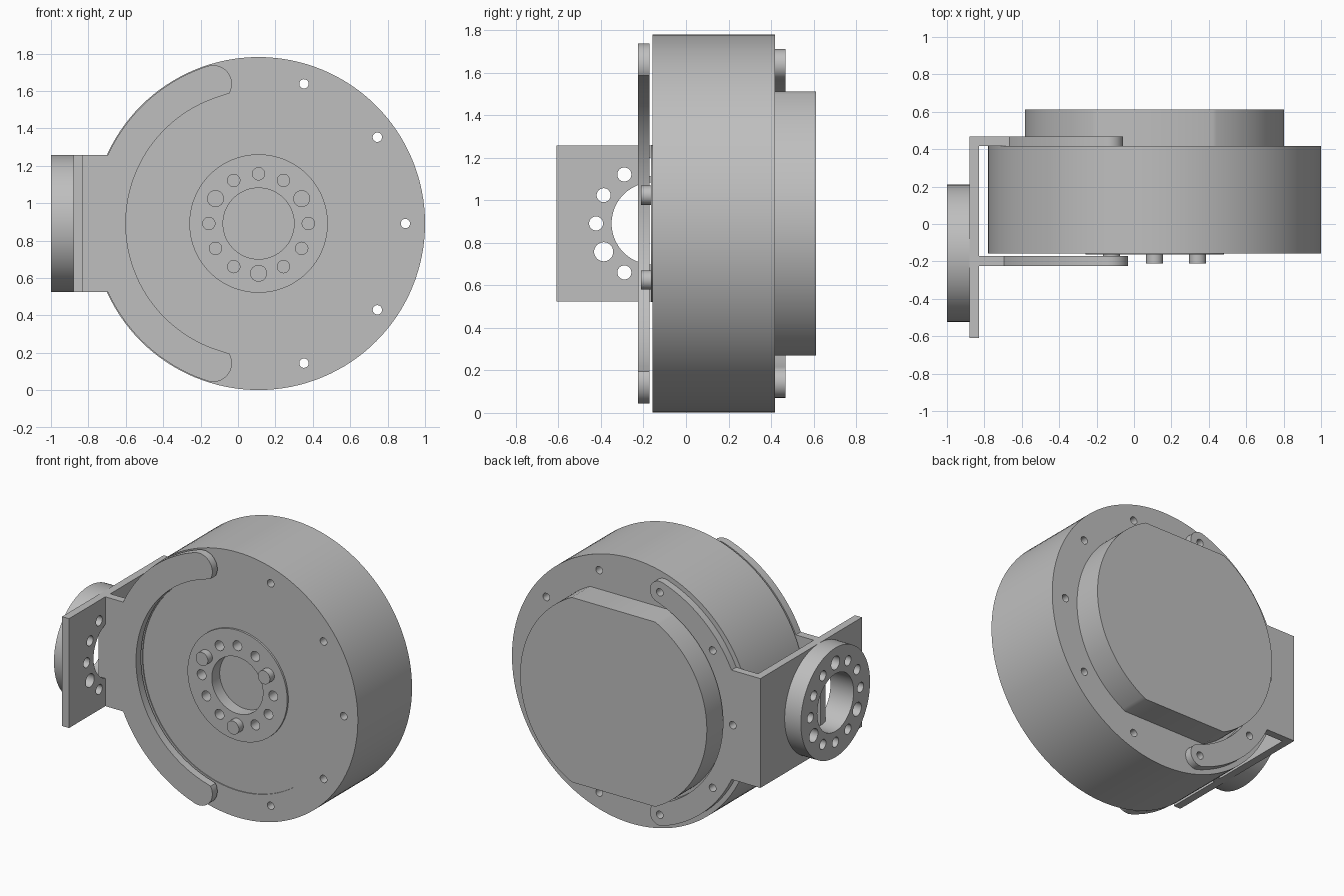
import bpy, bmesh
from math import sin, cos, pi, radians, asin, acos
from mathutils import Vector

cube = bpy.data.objects.get("Cube")
if cube:
    bpy.data.objects.remove(cube)

grey = bpy.data.materials.new("machined grey")
grey.use_nodes = True
COLOUR = (0.52, 0.52, 0.52, 1)
grey.diffuse_color = COLOUR
grey.node_tree.nodes["Principled BSDF"].inputs["Base Color"].default_value = COLOUR

CX, CZ = 0.11, 0.891      # main axis, runs along y
PY = -0.157               # side flange axis, runs along x
BOLT_R, PIN_R = 0.785, 0.266


def arc(cu, cv, r, a0, a1, n):
    steps = [radians(a0 + (a1 - a0) * i / n) for i in range(n + 1)]
    return [(cu + r * cos(a), cv + r * sin(a)) for a in steps]


def circle(cu, cv, r, n=128):
    return arc(cu, cv, r, 0, 360, n)[:-1]


def polar(cu, cv, r, deg):
    return cu + r * cos(radians(deg)), cv + r * sin(radians(deg))


def finish(name, bm):
    bmesh.ops.recalc_face_normals(bm, faces=bm.faces)
    mesh = bpy.data.meshes.new(name)
    bm.to_mesh(mesh)
    bm.free()
    mesh.materials.append(grey)
    ob = bpy.data.objects.new(name, mesh)
    bpy.context.collection.objects.link(ob)
    return ob


def prism(name, outlines, axis, lo, hi):
    """Extrude closed 2D outlines along x or y."""
    bm = bmesh.new()
    for pts in outlines:
        place = (lambda u, v: (lo, u, v)) if axis == "x" else (lambda u, v: (u, lo, v))
        face = bm.faces.new([bm.verts.new(place(u, v)) for u, v in pts])
        ext = bmesh.ops.extrude_face_region(bm, geom=[face], use_keep_orig=True)
        shift = Vector((hi - lo, 0, 0)) if axis == "x" else Vector((0, hi - lo, 0))
        bmesh.ops.translate(bm, vec=shift,
                            verts=[g for g in ext["geom"] if isinstance(g, bmesh.types.BMVert)])
    return finish(name, bm)


def lathe(name, profile):
    """Spin an (r, y) profile round the main axis."""
    bm = bmesh.new()
    vs = [bm.verts.new((CX + r, y, CZ)) for r, y in profile]
    es = [bm.edges.new(p) for p in zip(vs, vs[1:])]
    bmesh.ops.spin(bm, geom=vs + es, cent=(CX, 0, CZ), axis=(0, 1, 0),
                   angle=2 * pi, steps=128, use_merge=True)
    bmesh.ops.remove_doubles(bm, verts=bm.verts, dist=1e-5)
    return finish(name, bm)


def drill(ob, holes, axis, lo, hi):
    cutter = prism("cutter", holes, axis, lo, hi)
    cutter.hide_render = True
    mod = ob.modifiers.new("holes", "BOOLEAN")
    mod.operation, mod.solver, mod.object = "DIFFERENCE", "EXACT", cutter
    bpy.context.view_layer.objects.active = ob
    bpy.ops.object.modifier_apply(modifier=mod.name)
    bpy.data.objects.remove(cutter)


def pin_holes(cu, cv, large):
    return [circle(*polar(cu, cv, PIN_R, a), 0.045 if a in large else 0.033, 32)
            for a in range(0, 360, 30)]


def c_arm(r_in, r_out, cap):
    """C-shaped arm with round ends and a straight neck to the mounting plate."""
    neck = 180 - asin(0.367 / r_out) * 180 / pi
    stop = acos((r_in - BOLT_R) / cap)
    ts = [stop * i / 16 for i in range(17)]
    tip = [(BOLT_R + cap * cos(t), cap * sin(t)) for t in ts]

    def end(deg, side):
        a = radians(deg)
        return [(CX + r * cos(a) + side * s * sin(a), CZ + r * sin(a) - side * s * cos(a))
                for r, s in tip]
    upper, lower = end(108, 1), end(252, -1)
    return (arc(CX, CZ, r_out, 109, neck, 24)
            + [(-0.88, CZ + 0.367), (-0.88, CZ - 0.367)]
            + arc(CX, CZ, r_out, 360 - neck, 251, 24)
            + lower + arc(CX, CZ, r_in, 251, 109, 64) + upper[::-1])


bolts = [circle(*polar(CX, CZ, BOLT_R, a), 0.025, 24) for a in range(0, 360, 36)]
parts = []

# Round housing with a shallow front recess and a pocket for the hub
housing = lathe("housing", [(0, -0.08), (0.37, -0.08), (0.37, -0.151), (0.71, -0.151),
                            (0.71, -0.157), (0.89, -0.157), (0.89, 0.418), (0, 0.418)])
drill(housing, bolts, "y", -0.4, 0.6)
parts.append(housing)

# Output hub with a bore, a ring of holes and three pins
hub = prism("hub", [circle(CX, CZ, 0.37)], "y", -0.164, -0.08)
drill(hub, [circle(CX, CZ, 0.19, 96)] + pin_holes(CX, CZ, (30, 150, 270)), "y", -0.3, 0.1)
parts.append(hub)
parts.append(prism("hub_pins", [circle(*polar(CX, CZ, PIN_R, a), 0.045, 32)
                                for a in (30, 150, 270)], "y", -0.212, -0.08))

# Rear cover with a flat at top and bottom
half = asin(0.62 / 0.693) * 180 / pi
parts.append(prism("rear_cover", [arc(CX, CZ, 0.693, -half, half, 64)
                                  + arc(CX, CZ, 0.693, 180 - half, 180 + half, 64)],
                   "y", 0.418, 0.612))

# Bracket arms in front of and behind the housing
parts.append(prism("front_arm", [c_arm(0.71, 0.885, 0.1)], "y", -0.225, -0.172))
rear_arm = prism("rear_arm", [c_arm(0.712, 0.858, 0.0735)], "y", 0.418, 0.468)
drill(rear_arm, bolts, "y", 0.3, 0.6)
parts.append(rear_arm)

# Side mounting plate and its round flange
plate = prism("mounting_plate", [[(-0.61, CZ - 0.367), (0.468, CZ - 0.367),
                                  (0.468, CZ + 0.367), (-0.61, CZ + 0.367)]],
              "x", -0.88, -0.828)
flange = prism("side_flange", [circle(PY, CZ, 0.367)], "x", -1.0, -0.88)
for ob in (plate, flange):
    drill(ob, [circle(PY, CZ, 0.193, 96)] + pin_holes(PY, CZ, (90, 210, 330)), "x", -1.2, -0.7)
    parts.append(ob)

# Smooth the round walls, keep the rims sharp
bpy.ops.object.select_all(action="DESELECT")
for ob in parts:
    ob.select_set(True)
bpy.context.view_layer.objects.active = housing
bpy.ops.object.shade_smooth_by_angle(angle=radians(30))
